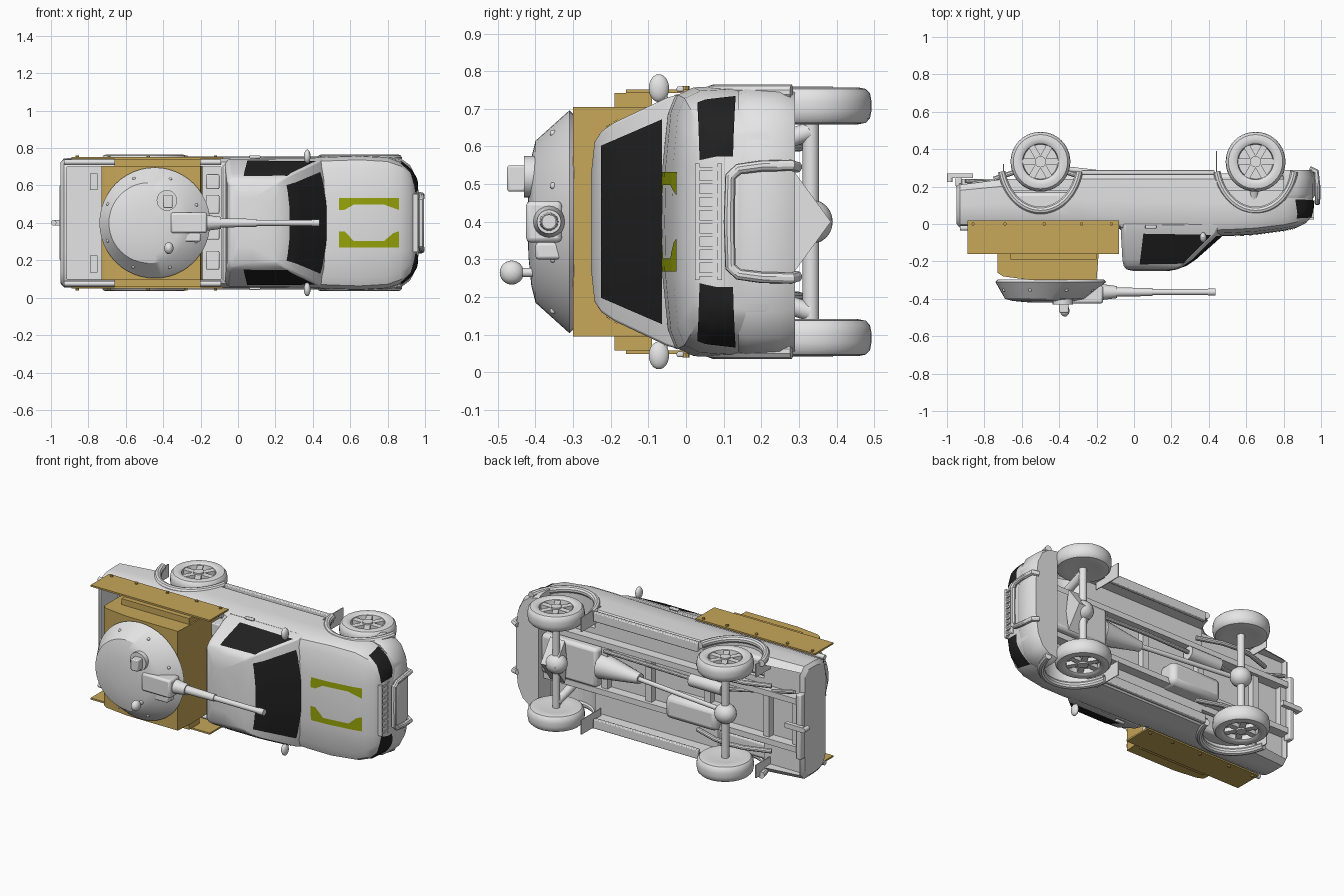
import bpy, bmesh, math
from mathutils import Matrix, Vector
from mathutils.bvhtree import BVHTree

if "Cube" in bpy.data.objects:
    bpy.data.objects.remove(bpy.data.objects["Cube"])

# Parts are modelled upright (x forward, y sideways, z up), then laid on their side by FRAME
FRAME = Matrix.Translation((0, 0, 0.4)) @ Matrix.Rotation(math.pi / 2, 4, 'X')

def material(name, rgb):
    m = bpy.data.materials.new(name)
    m.diffuse_color = (*rgb, 1)
    m.use_nodes = True
    m.node_tree.nodes["Principled BSDF"].inputs["Base Color"].default_value = m.diffuse_color
    return m

GREY = material("light_grey", (0.78, 0.78, 0.78))
TAN = material("tan_armour", (0.57, 0.385, 0.1))
BLACK = material("black_glass", (0.015, 0.015, 0.015))
GREEN = material("olive_green", (0.32, 0.38, 0.003))

def add(name, bm, mat=GREY, bevel=0, recalc=True):
    if recalc:
        bmesh.ops.recalc_face_normals(bm, faces=bm.faces)
    me = bpy.data.meshes.new(name)
    bm.to_mesh(me)
    bm.free()
    ob = bpy.data.objects.new(name, me)
    bpy.context.collection.objects.link(ob)
    me.materials.append(mat)
    ob.matrix_world = FRAME
    if bevel:
        mod = ob.modifiers.new("bevel", 'BEVEL')
        mod.width, mod.segments = bevel, 2
    return ob

def box(name, x, y, z, mat=GREY, bevel=0):
    bm = bmesh.new()
    size = (x[1] - x[0], y[1] - y[0], z[1] - z[0])
    mid = ((x[0] + x[1]) / 2, (y[0] + y[1]) / 2, (z[0] + z[1]) / 2)
    bmesh.ops.create_cube(bm, matrix=Matrix.Translation(mid) @ Matrix.Diagonal((*size, 1)))
    return add(name, bm, mat, bevel)

def rod(name, a, b, r, r2=None, mat=GREY, n=20):
    a, b = Vector(a), Vector(b)
    bm = bmesh.new()
    m = Matrix.Translation((a + b) / 2) @ (b - a).to_track_quat('Z', 'Y').to_matrix().to_4x4()
    bmesh.ops.create_cone(bm, cap_ends=True, segments=n, radius1=r, radius2=r if r2 is None else r2,
                          depth=(b - a).length, matrix=m)
    return add(name, bm, mat)

def ball(name, c, s, mat=GREY):
    bm = bmesh.new()
    bmesh.ops.create_uvsphere(bm, u_segments=20, v_segments=12, radius=1,
                              matrix=Matrix.Translation(c) @ Matrix.Diagonal((*s, 1)))
    return add(name, bm, mat)

def loft(name, rings, mat=GREY, bevel=0):
    bm = bmesh.new()
    vs = [[bm.verts.new(p) for p in r] for r in rings]
    n = len(vs[0])
    for a, b in zip(vs, vs[1:]):
        for i in range(n):
            bm.faces.new((a[i], a[(i + 1) % n], b[(i + 1) % n], b[i]))
    bm.faces.new(vs[0])
    bm.faces.new(vs[-1])
    return add(name, bm, mat, bevel)

def tube(name, pts, r):
    cu = bpy.data.curves.new(name, 'CURVE')
    cu.dimensions, cu.bevel_depth, cu.bevel_resolution = '3D', r, 3
    cu.use_fill_caps = True
    sp = cu.splines.new('POLY')
    sp.points.add(len(pts) - 1)
    for p, co in zip(sp.points, pts):
        p.co = (*co, 1)
    tmp = bpy.data.objects.new(name, cu)
    bpy.context.collection.objects.link(tmp)
    bm = bmesh.new()
    bm.from_mesh(bpy.data.meshes.new_from_object(tmp.evaluated_get(bpy.context.evaluated_depsgraph_get())))
    bpy.data.objects.remove(tmp)
    return add(name, bm)

def drape(name, target, corners, d, mat, n=10, off=0.004):
    """Thin plate from a four-cornered patch projected on a surface along d."""
    d = Vector(d).normalized()
    tree = BVHTree.FromObject(target, bpy.context.evaluated_depsgraph_get())
    a, b, c, e = map(Vector, corners)
    bm = bmesh.new()
    grid = []
    for i in range(n + 1):
        for j in range(n + 1):
            p = a.lerp(b, i / n).lerp(e.lerp(c, i / n), j / n)
            hit = tree.ray_cast(p - d * 0.5, d)[0]
            grid.append(bm.verts.new((hit or p) - d * off))
    for i in range(n):
        for j in range(n):
            k = i * (n + 1) + j
            f = bm.faces.new((grid[k], grid[k + 1], grid[k + n + 2], grid[k + n + 1]))
            f.normal_update()
            if f.normal.dot(d) > 0:
                f.normal_flip()
    return add(name, bm, mat, recalc=False)

# Lower body: sections along the length (x, half width, bottom, top, crown)
def section(x, w, zb, zt, c):
    h = [(0, zb), (w - .04, zb), (w, zb + .04), (w, (zb + zt) / 2), (w - .005, zt - .06),
         (w - .025, zt - .018), (w - .07, zt), (.15, zt + c), (0, zt + c * 1.2)]
    return [(x, y, z) for y, z in h] + [(x, -y, z) for y, z in h[-2:0:-1]]

body = loft("body", [section(*s) for s in (
    (-.948, .325, -.20, .0, 0), (-.93, .345, -.22, .022, 0), (-.72, .352, -.24, .022, 0),
    (-.3, .352, -.28, .022, 0), (-.08, .35, -.28, .025, 0), (-.06, .35, -.28, .04, 0), (.4, .352, -.28, .05, .01),
    (.5, .357, -.28, .048, .014), (.65, .362, -.28, .04, .014), (.8, .353, -.28, .022, .012),
    (.87, .328, -.27, .008, .01), (.92, .29, -.27, -.015, .008), (.945, .255, -.26, -.04, .005),
    (.958, .235, -.25, -.08, .003))])
cutters = [box("bed_cutter", (-.915, -.09), (-.30, .30), (-.14, .2)),
           box("floor_cutter", (-.925, .9), (-.315, .315), (-.5, -.18))]
for x in (-.5, .65):
    for s in (-1, 1):
        c = rod("arch_cutter", (0, s * .2, 0), (0, s * .5, 0), 1, n=40)
        c.data.transform(Matrix.Translation((x, 0, -.335)) @ Matrix.Diagonal((.2, 1, .25, 1)))
        cutters.append(c)
for c in cutters:
    c.hide_render = True
    mod = body.modifiers.new("cut", 'BOOLEAN')
    mod.operation, mod.object, mod.solver = 'DIFFERENCE', c, 'EXACT'
dg = bpy.context.evaluated_depsgraph_get()
cut = bpy.data.meshes.new_from_object(body.evaluated_get(dg))
body.modifiers.clear()
body.data = cut
for c in cutters:
    bpy.data.objects.remove(c)

# Cab: rings going up (z, half width, rear x, side front x, middle front x)
def cab_ring(z, w, xr, xs, xm):
    h = [(xr, .0), (xr, w * .93), (xr + .02, w), ((xr + xs) / 2, w), (xs, w), (xs * .45 + xm * .55, w * .72), (xm, w * .3)]
    return [(x, y, z) for x, y in h] + [(x, -y, z) for x, y in h[:0:-1]]

cab = loft("cab", [cab_ring(*r) for r in (
    (.0, .343, -.07, .455, .505), (.05, .33, -.07, .435, .485), (.19, .264, -.062, .296, .327),
    (.225, .24, -.055, .25, .275), (.243, .212, -.04, .21, .23), (.252, .13, .0, .16, .18))], bevel=.006)
drape("windscreen", cab, [(.5, -.272, .064), (.5, .272, .064), (.5, .202, .226), (.5, -.202, .226)], (-1, 0, 0), BLACK, 14)
for s in (-1, 1):
    drape("side_window", cab, [(.05, s * .3, .052), (.415, s * .3, .058), (.264, s * .3, .212), (.03, s * .3, .216)],
          (0, -s, 0), BLACK, 8)
    drape("headlight", body, [(.95, s * .165, -.036), (.95, s * .165, -.125), (.85, s * .325, -.132), (.86, s * .31, -.03)],
          (-.8, -s * .6, 0), BLACK)
    # green bonnet patches, thick at the ends and thin in the middle
    e = .07 if s > 0 else .045
    for x0, x1, a, b in ((.54, .57, e, e), (.57, .62, e, .098), (.62, .78, .098, .098),
                         (.78, .83, .098, e + .01), (.83, .86, e + .01, e)):
        drape("bonnet_patch", body, [(x0, s * .132, 0), (x1, s * .132, 0), (x1, s * b, 0), (x0, s * a, 0)],
              (0, 0, -1), GREEN, 6)

# Front bumper, grille and guard
half = [(.8, .358), (.87, .345), (.92, .308), (.955, .24), (.972, .12)]
plan = half + [(x, -y) for x, y in half[::-1]]
loft("front_bumper", [[(.8 + (x - .8) * k, y * j, z) for x, y in plan]
                      for z, k, j in ((-.29, .9, .96), (-.25, 1, 1), (-.16, 1, 1), (-.14, .93, .98))])
for z in (-.03, -.09):
    box("grille_rail", (.925, .962), (-.155, .155), (z - .006, z + .006))
for i in range(9):
    box("grille_slat", (.925, .96), (i * .035 - .145, i * .035 - .135), (-.09, -.03))
tube("guard_hoop", [(.94, -.145, -.295), (.975, -.15, -.28), (.982, -.148, -.2), (.982, -.14, -.14), (.98, -.12, -.118),
                    (.98, 0, -.115), (.98, .12, -.118), (.982, .14, -.14), (.982, .148, -.2), (.975, .15, -.28),
                    (.94, .145, -.295)], .015)

for s in (-1, 1):
    # Wheel arch flares, mirrors, mud flaps, sills, door details
    for x in (-.5, .65):
        arc = [math.radians(t) for t in range(12, 170, 6)]
        tube("arch_flare", [(x + .212 * math.cos(t), s * .344, -.335 + .262 * math.sin(t)) for t in arc], .021)
    box("wheel_housing", (-.72, -.28), sorted((s * .2, s * .31)), (-.17, -.065), bevel=.02)
    box("front_mud_flap", (.438, .443), sorted((s * .27, s * .36)), (-.39, -.2))
    box("rear_mud_flap", (-.7, -.694), sorted((s * .27, s * .35)), (-.32, -.18))
    ball("mirror", (.37, s * .355, .072), (.018, .037, .027))
    rod("mirror_arm", (.36, s * .3, .05), (.37, s * .34, .06), .009)
    box("sill_step", (-.28, .43), sorted((s * .3, s * .357)), (-.29, -.265), bevel=.005)
    box("door_handle", (.06, .12), sorted((s * .345, s * .36)), (.005, .025), bevel=.005)
    rod("bed_rail", (-.93, s * .325, .022), (-.09, s * .325, .022), .014)
    # Armour boards beside the bed
    box("side_board", (-.89, -.08), sorted((s * .342, s * .352)), (-.02, .16), TAN)
    for x in (-.86, -.69, -.48, -.28, -.12):
        rod("board_bolt", (x, s * .345, .0), (x, s * .361, .0), .009, mat=TAN, n=8)
    box("board_bracket", (-.66, -.2), sorted((s * .29, s * .342)), (.09, .19), TAN)
    # Chassis rails, leaf springs
    box("chassis_rail", (-.93, .85), sorted((s * .13, s * .165)), (-.24, -.17))
    tube("leaf_spring", [(-.75, s * .2, -.24), (-.6, s * .2, -.29), (-.5, s * .2, -.3), (-.4, s * .2, -.29), (-.25, s * .2, -.24)], .014)
    rod("front_strut", (.65, s * .24, -.33), (.64, s * .17, -.12), .025)

# Wheels: lathed tyre with recessed six-spoke rim
def wheel(name, x, s):
    prof = [(.0, -.04), (.09, -.045), (.125, -.049), (.145, -.045), (.156, -.033), (.16, -.012), (.16, .012),
            (.156, .033), (.145, .045), (.125, .049), (.104, .046), (.096, .04), (.092, .012), (.0, .012)]
    bm = bmesh.new()
    vs = [bm.verts.new((r, y * s, 0)) for r, y in prof]
    es = [bm.edges.new(p) for p in zip(vs, vs[1:])]
    bmesh.ops.spin(bm, geom=vs + es, cent=(0, 0, 0), axis=(0, 1, 0), angle=2 * math.pi, steps=40)
    bmesh.ops.remove_doubles(bm, verts=bm.verts, dist=1e-4)
    for i in range(6):
        m = Matrix.Rotation(i * math.pi / 3, 4, 'Y') @ Matrix.Translation((.055, s * .024, 0))
        bmesh.ops.create_cube(bm, matrix=m @ Matrix.Diagonal((.08, .024, .034, 1)))
    bmesh.ops.create_cone(bm, cap_ends=True, segments=20, radius1=.03, radius2=.03, depth=.05,
                          matrix=Matrix.Translation((0, s * .02, 0)) @ Matrix.Rotation(math.pi / 2, 4, 'X'))
    bmesh.ops.translate(bm, verts=bm.verts, vec=(x, s * .308, -.333))
    add(name, bm)

for x in (-.5, .65):
    for s in (-1, 1):
        wheel("wheel", x, s)
    rod("axle", (x, -.27, -.332), (x, .27, -.332), .022)
    ball("differential", (x, 0, -.33), (.065, .06, .06))

# Underside: drive line, tank, exhaust, cross members, tow hitch
rod("drive_shaft", (-.5, 0, -.31), (.2, 0, -.23), .014)
rod("gearbox", (.15, 0, -.23), (.42, 0, -.21), .03, .075)
box("engine_sump", (.42, .8), (-.12, .12), (-.27, -.12), bevel=.02)
box("fuel_tank", (-.4, -.05), (-.17, -.03), (-.28, -.14), bevel=.03)
rod("muffler", (-.42, .09, -.23), (-.2, .09, -.23), .04)
tube("exhaust_pipe", [(.4, .1, -.22), (.1, .1, -.23), (-.42, .09, -.23), (-.52, .1, -.2), (-.9, .2, -.23)], .012)
for x in (-.9, -.7, -.3, .1, .4, .82):
    box("cross_member", (x - .02, x + .02), (-.16, .16), (-.22, -.17))
loft("skid_plate", [[(x, -.13, -.29), (x, 0, -.385), (x, .13, -.29), (x, 0, -.27)] for x in (.62, .72)])
box("hitch_bar", (-.98, -.86), (-.015, .015), (-.27, -.245))
rod("hitch_ball", (-.985, 0, -.27), (-.985, 0, -.225), .014)
box("rear_step", (-.955, -.92), (-.2, .2), (-.25, -.2), bevel=.008)

# Turret base in the bed
prof = [(-.72, -.145), (-.2, -.145), (-.19, .17), (-.2, .30), (-.55, .30), (-.7, .28), (-.73, .26), (-.73, .16)]
loft("turret_base", [[(x, y, z) for x, z in prof] for y in (-.305, .305)], TAN)
for i, (y, w) in enumerate(((-.2, .1), (-.05, .08), (.1, .1), (.22, .08))):
    box("bed_crate", (-.17, -.1), (y - w / 2, y + w / 2), (-.145, .01 + .01 * (i % 2)), bevel=.006)
for y in (-.22, .22):
    box("rear_crate", (-.79, -.75), (y - .045, y + .045), (-.145, .03))

# Turret: leaning cone with domed roof
def circle(cx, r, z):
    return [(cx + r * math.cos(t * math.pi / 24), r * math.sin(t * math.pi / 24), z) for t in range(48)]

loft("turret", [circle(*c) for c in ((-.445, .285, .298), (-.445, .296, .31), (-.475, .215, .4),
                                      (-.48, .17, .411), (-.48, .1, .418), (-.48, .04, .421))])
box("gun_mantlet", (-.36, -.165), (-.055, .055), (.33, .425), bevel=.012)
rod("gun_collar", (-.19, 0, .364), (-.09, 0, .364), .045, .032)
rod("barrel_sleeve", (-.1, 0, .364), (.1, 0, .364), .025, .021)
rod("barrel", (.08, 0, .364), (.42, 0, .364), .016)
rod("muzzle", (.395, 0, .364), (.435, 0, .364), .019)
rod("hatch", (-.38, .12, .39), (-.38, .12, .43), .055)
box("sight_box", (-.4, -.35), (.08, .15), (.42, .475), bevel=.006)
rod("lamp_post", (-.37, -.135, .38), (-.37, -.135, .45), .012)
ball("lamp", (-.37, -.135, .463), (.025, .032, .032))
box("loader_block", (-.34, -.2), (-.1, -.055), (.33, .4), bevel=.008)
for t in range(0, 360, 45):
    a = math.radians(t + 22)
    ball("turret_bolt", (-.46 + .255 * math.cos(a), .255 * math.sin(a), .353), (.009, .009, .009))

# Smooth shading with sharp edges kept
bpy.ops.object.select_all(action='DESELECT')
for ob in bpy.context.scene.objects:
    ob.select_set(True)
bpy.context.view_layer.objects.active = body
bpy.ops.object.shade_smooth_by_angle(angle=math.radians(32))
